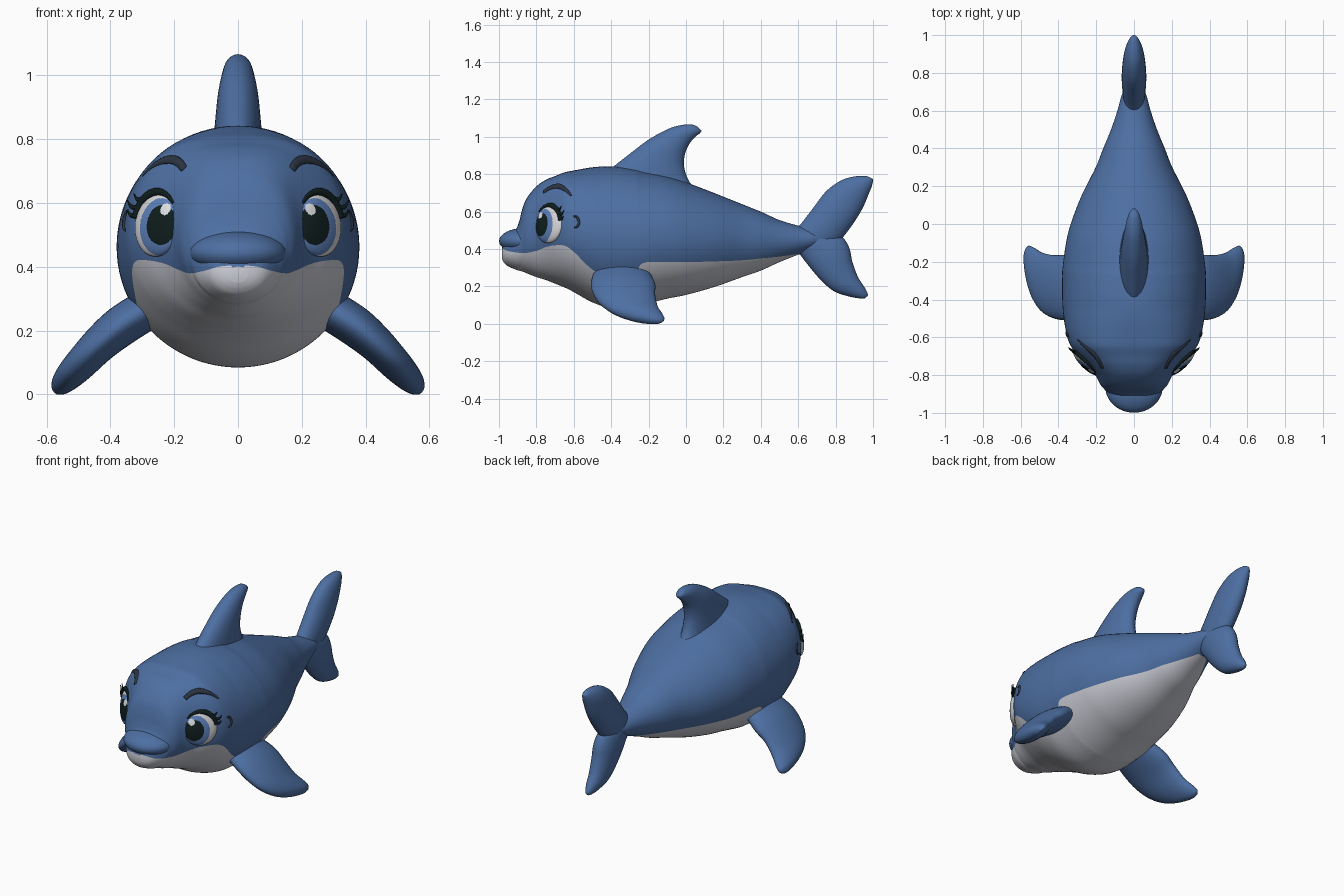
import bpy, bmesh, math
from mathutils import Vector, Matrix
from mathutils.bvhtree import BVHTree

if "Cube" in bpy.data.objects:
    bpy.data.objects.remove(bpy.data.objects["Cube"])


def material(name, rgb):
    m = bpy.data.materials.new(name)
    m.diffuse_color = (*rgb, 1)
    m.use_nodes = True
    m.node_tree.nodes["Principled BSDF"].inputs["Base Color"].default_value = m.diffuse_color
    return m


BLUE = material("ocean_blue", (0.075, 0.16, 0.365))
BELLY = material("belly_grey", (0.60, 0.61, 0.67))
DARK = material("pupil_black", (0.005, 0.013, 0.013))
BROW = material("brow_slate", (0.025, 0.035, 0.055))
IRIS = material("iris_blue", (0.11, 0.22, 0.50))
SCLERA = material("eye_white", (0.68, 0.68, 0.70))
GLINT = material("glint_white", (0.86, 0.88, 0.92))


def smooth_rows(rows, n):
    """Catmull-Rom interpolation through rows of numbers."""
    out = []
    for i in range(len(rows) - 1):
        p0, p1 = rows[max(i - 1, 0)], rows[i]
        p2, p3 = rows[i + 1], rows[min(i + 2, len(rows) - 1)]
        for k in range(n):
            t = k / n
            out.append([0.5 * (2 * b + (c - a) * t + (2 * a - 5 * b + 4 * c - d) * t * t
                               + (3 * b - a - 3 * c + d) * t ** 3)
                        for a, b, c, d in zip(p0, p1, p2, p3)])
    out.append(list(rows[-1]))
    return out


def finish(name, bm, mats):
    bmesh.ops.recalc_face_normals(bm, faces=bm.faces)
    for f in bm.faces:
        f.smooth = True
    me = bpy.data.meshes.new(name)
    bm.to_mesh(me)
    bm.free()
    for m in mats:
        me.materials.append(m)
    ob = bpy.data.objects.new(name, me)
    bpy.context.collection.objects.link(ob)
    return ob


def loft(name, rings, mats, rule=None):
    """Skin closed rings; rule(row, column) picks the material."""
    bm = bmesh.new()
    vs = [[bm.verts.new(p) for p in r] for r in rings]
    n = len(vs[0])
    for i in range(len(vs) - 1):
        for j in range(n):
            f = bm.faces.new((vs[i][j], vs[i][(j + 1) % n],
                              vs[i + 1][(j + 1) % n], vs[i + 1][j]))
            f.material_index = rule(i, j) if rule else 0
    bm.faces.new(vs[0]).material_index = len(mats) - 1
    bm.faces.new(vs[-1])
    return finish(name, bm, mats)


def fin(name, rows, thick_dir, side=1):
    """Fin from rows of leading point, trailing point, half thickness."""
    rings = []
    d = Vector(thick_dir).normalized()
    for r in smooth_rows(rows, 5):
        a, b, t = Vector(r[:3]), Vector(r[3:6]), r[6]
        ring = []
        for k in range(28):
            q = 2 * math.pi * k / 28
            p = (a + b) / 2 + (b - a) / 2 * math.cos(q) + d * t * math.sin(q)
            ring.append((p.x * side, p.y, p.z))
        rings.append(ring)
    return loft(name, rings, [BLUE])


def strip(name, pts, normal, width, depth, mat, side, taper=(0.15, 1, 0.15)):
    """Tapered flattened tube along a path."""
    path = [Vector(p) for p in smooth_rows(pts, 5)]
    nrm = Vector(normal).normalized()
    rings = []
    for i, p in enumerate(path):
        tan = path[min(i + 1, len(path) - 1)] - path[max(i - 1, 0)]
        across = tan.cross(nrm).normalized()
        f = i / (len(path) - 1) * 2
        s = taper[0] + (taper[1] - taper[0]) * f if f < 1 else \
            taper[1] + (taper[2] - taper[1]) * (f - 1)
        ring = []
        for k in range(10):
            q = 2 * math.pi * k / 10
            v = p + across * width * s * math.cos(q) + nrm * depth * math.sin(q) * max(s, 0.3)
            ring.append((v.x * side, v.y, v.z))
        rings.append(ring)
    return loft(name, rings, [mat])


# Body: y, top, bottom, half width, height of the colour line
body_rows = [
    (-.985, .40, .35, .03, .405), (-.975, .43, .33, .065, .40), (-.955, .46, .31, .095, .39),
    (-.91, .505, .29, .13, .382), (-.89, .555, .284, .145, .38), (-.875, .615, .28, .157, .38),
    (-.85, .675, .27, .178, .38), (-.80, .735, .25, .205, .39), (-.75, .77, .235, .247, .41),
    (-.70, .79, .215, .295, .42), (-.65, .81, .195, .332, .418), (-.60, .82, .17, .353, .385),
    (-.50, .837, .115, .372, .29), (-.40, .842, .085, .38, .25), (-.28, .829, .093, .38, .26),
    (-.23, .817, .103, .378, .325), (-.10, .79, .135, .36, .33), (.0, .757, .155, .335, .33),
    (.15, .70, .197, .278, .334), (.30, .64, .25, .203, .34), (.40, .60, .285, .163, .35),
    (.50, .555, .33, .122, .36), (.60, .525, .37, .088, .375), (.68, .505, .40, .066, .405),
    (.74, .485, .425, .04, .425), (.78, .46, .45, .012, .451)]
rows = smooth_rows(body_rows, 6)
UP, LOW = 56, 40
rings = []
for y, zt, zb, w, line in rows:
    zm, h = (zt + zb) / 2, (zt - zb) / 2
    a = math.asin(max(-.97, min(.9, (line - zm) / h)))
    angles = [a + (math.pi - 2 * a) * k / UP for k in range(UP)]
    angles += [math.pi - a + (math.pi + 2 * a) * k / LOW for k in range(LOW)]
    # the forehead is a little squarer than the rest of the body
    e = 1 - .3 * max(0, min(1, (-.45 - y) / .2))
    ring = []
    for q in angles:
        c = math.cos(q)
        if math.sin(q) > 0:
            c = math.copysign(abs(c) ** e, c)
        ring.append((w * c, y, zm + h * math.sin(q)))
    rings.append(ring)
body = loft("body", rings, [BLUE, BELLY],
            lambda i, j: 1 if j >= UP and rows[i][0] < .59 else 0)

# Upper beak overhanging the lower jaw
bm = bmesh.new()
bmesh.ops.create_uvsphere(bm, u_segments=48, v_segments=32, radius=1,
                          matrix=Matrix.Translation((0, -.862, .443)) @ Matrix.Diagonal((.152, .137, .07, 1)))
finish("upper_beak", bm, [BLUE])


# Dorsal fin and upright tail lobes (y, z profile points)
def flat(rows2):
    return [(0, a, b, 0, c, d, t) for a, b, c, d, t in rows2]


fin("dorsal_fin", flat([
    (-.48, .75, .08, .69, .084), (-.40, .83, .018, .76, .077), (-.30, .91, -.01, .84, .07),
    (-.20, .985, -.005, .91, .062), (-.10, 1.04, .02, .965, .050), (-.03, 1.062, .05, 1.0, .04),
    (.03, 1.066, .075, 1.02, .026), (.06, 1.055, .083, 1.033, .012)]), (1, 0, 0))
fin("tail_upper_lobe", flat([
    (.54, .46, .80, .42, .055), (.61, .53, .845, .47, .062), (.68, .62, .90, .545, .065),
    (.75, .71, .945, .62, .06), (.83, .767, .975, .69, .05), (.90, .788, .993, .735, .035),
    (.96, .79, 1.0, .765, .018), (.98, .785, .998, .775, .006)]), (1, 0, 0))
fin("tail_lower_lobe", flat([
    (.54, .44, .80, .48, .055), (.605, .375, .845, .455, .062), (.66, .305, .875, .40, .065),
    (.72, .235, .89, .33, .06), (.79, .175, .92, .25, .05), (.87, .147, .955, .195, .035),
    (.93, .136, .972, .16, .018), (.955, .136, .97, .148, .006)]), (1, 0, 0))

# Surface lookup so face details lie on the body
tree = BVHTree.FromPolygons([v.co.copy() for v in body.data.vertices],
                            [tuple(p.vertices) for p in body.data.polygons])


def on_body(p):
    return tuple(tree.find_nearest(Vector(p))[0])


flipper_rows = [
    (.26, -.49, .282, .26, -.20, .282, .064), (.36, -.508, .222, .36, -.165, .215, .064),
    (.43, -.498, .165, .43, -.165, .158, .058), (.49, -.46, .11, .49, -.15, .09, .052),
    (.535, -.39, .062, .53, -.125, .05, .044), (.562, -.30, .03, .557, -.115, .026, .033),
    (.577, -.21, .013, .571, -.13, .011, .017), (.578, -.17, .008, .575, -.145, .008, .006)]

# Eye frame: U runs outward and back, V up, N out of the face
U = Vector((1, 1, 0)).normalized()
N = Vector((.7, -.7, .13)).normalized()
V = U.cross(N)
if V.z < 0:
    V.negate()
C = Vector((.25, -.73, .535)) - N * .001
RU, RV, RN = .098, .104, .034


def eye_point(deg, r, lift=0.0):
    q = math.radians(deg)
    a, b = r * math.cos(q), r * math.sin(q)
    return C + U * RU * a + V * RV * b + N * (RN * math.sqrt(max(0, 1 - a * a - b * b)) + lift)


def inside(u, v, cu, cv, ru, rv):
    return ((u - cu) / ru) ** 2 + ((v - cv) / rv) ** 2 < 1


for side, tag in ((1, "left"), (-1, "right")):
    fin("flipper_" + tag, flipper_rows, (.62, 0, .78), side)

    # Eyeball with iris, pupil and glint chosen by position
    bm = bmesh.new()
    bmesh.ops.create_uvsphere(bm, u_segments=112, v_segments=90, radius=1)
    for f in bm.faces:
        c = f.calc_center_median()
        u, v = c.x * RU, c.y * RV
        if c.z > 0:
            if inside(u, v, -.05, .043, .018, .019):
                f.material_index = 3
            elif inside(u, v, -.037, -.007, .055, .063):
                f.material_index = 2
            elif inside(u, v, -.026, -.012, .078, .09):
                f.material_index = 1
    for vert in bm.verts:
        p = C + U * RU * vert.co.x + V * RV * vert.co.y + N * RN * vert.co.z
        vert.co = (p.x * side, p.y, p.z)
    # the slot order keeps the eye white as the base
    finish("eye_" + tag, bm, [SCLERA, IRIS, DARK, GLINT])

    # Upper lid line and flicked lashes
    lid = [eye_point(d, .95, .005) for d in (140, 120, 95, 70, 45, 25, 10)]
    strip("lid_line_" + tag, lid, N, .015, .011, DARK, side, (.3, 1, .7))
    for k, (deg, size) in enumerate(((14, .7), (30, 1), (48, .85))):
        p = eye_point(deg, .95, .004)
        strip("lash_%d_%s" % (k + 1, tag),
              [p, p + (U * .026 + V * .002 + N * .006) * size, p + (U * .042 + V * .022 + N * .01) * size],
              N, .010, .007, DARK, side, (1, .7, .1))

    # Eyebrow
    brow = [on_body(p) for p in ((.19, -.785, .725), (.212, -.75, .755), (.24, -.71, .765),
                                 (.28, -.66, .74), (.305, -.615, .69))]
    strip("eyebrow_" + tag, brow, (.6, -.5, .6), .017, .009, BROW, side, (.7, 1, .3))

    # Small curled mark behind the eye
    mark = [on_body(p) for p in ((.36, -.605, .578), (.36, -.585, .572), (.365, -.575, .548),
                                 (.365, -.582, .522), (.365, -.60, .516))]
    strip("cheek_mark_" + tag, mark, (1, -.25, .1), .008, .008, BROW, side, (.5, 1, .5))
